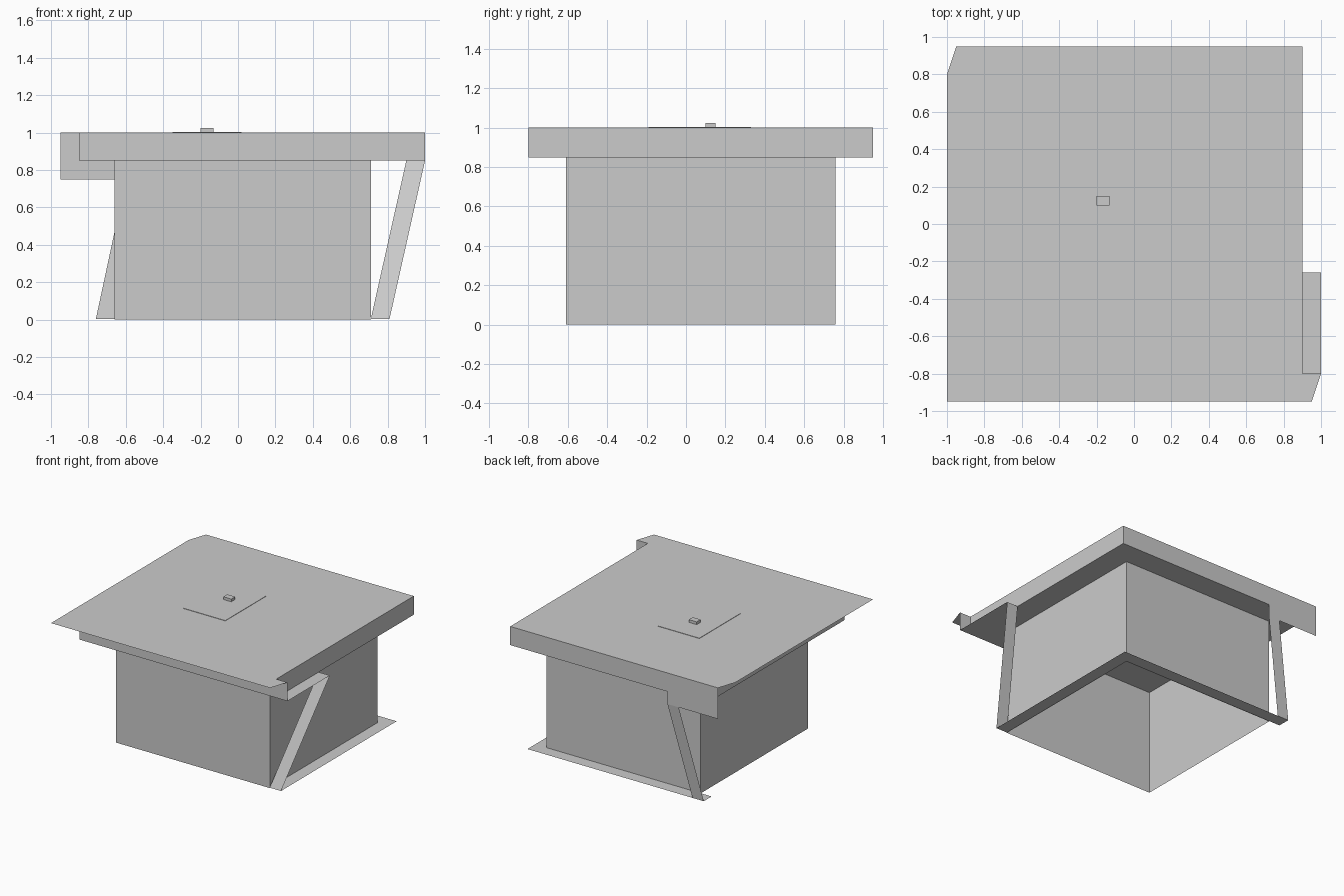
import bpy, bmesh

if "Cube" in bpy.data.objects:
    bpy.data.objects.remove(bpy.data.objects["Cube"])


def sheet(name, *faces):
    """Mesh of flat single-sided panels, welded where they touch."""
    bm = bmesh.new()
    for pts in faces:
        bm.faces.new([bm.verts.new(p) for p in pts])
    bmesh.ops.remove_doubles(bm, verts=bm.verts, dist=0.0005)
    me = bpy.data.meshes.new(name)
    bm.to_mesh(me)
    bm.free()
    ob = bpy.data.objects.new(name, me)
    bpy.context.collection.objects.link(ob)
    return ob


def box(name, x0, x1, y0, y1, z0, z1, top=True, bottom=True):
    """Box with optional open ends."""
    c = [(x0, y0), (x1, y0), (x1, y1), (x0, y1)]
    faces = [[(*c[i], z0), (*c[(i + 1) % 4], z0), (*c[(i + 1) % 4], z1), (*c[i], z1)]
             for i in range(4)]
    if top:
        faces.append([(*p, z1) for p in c])
    if bottom:
        faces.append([(*p, z0) for p in reversed(c)])
    return sheet(name, *faces)


# Hollow base, open underneath
box("base_walls", -0.66, 0.71, -0.61, 0.76, 0, 0.85, top=False, bottom=False)

# Slab rim with its underside, covered by the thin overhanging top
box("slab_rim", -0.85, 0.9, -0.8, 0.95, 0.85, 1.0, top=False)
outline = [(-1, -0.95), (0.95, -0.95), (1, -0.8), (0.9, -0.8),
           (0.9, 0.95), (-0.95, 0.95), (-1, 0.8)]
sheet("top_sheet", [(x, y, 1.0) for x, y in outline])

# Foot flange along the right and back edges
outline = [(0.71, -0.61), (0.81, -0.61), (0.81, 0.86), (-0.76, 0.86), (-0.76, 0.76), (0.71, 0.76)]
sheet("foot_flange", [(x, y, 0.003) for x, y in outline])


# Right strap: leaning leg, flat ledge and upright tab, swept along x width 0.1
path = [(0.71, -0.61, 0.003), (0.9, -0.26, 0.85), (0.9, -0.8, 0.85), (0.9, -0.8, 1.0)]
sheet("right_strap", *[[a, (a[0] + 0.1, a[1], a[2]), (b[0] + 0.1, b[1], b[2]), b]
                       for a, b in zip(path, path[1:])])

# Back strap: leaning leg and the hanging panel at the corner
sheet("back_leg", [(-0.66, 0.86, 0.003), (-0.76, 0.86, 0.003), (-0.6, 0.95, 0.75), (-0.5, 0.95, 0.75)])
outline = [(-0.5, 0.75), (-0.95, 0.75), (-0.95, 1.0), (-0.85, 1.0), (-0.85, 0.85), (-0.5, 0.85)]
sheet("back_corner_panel", [(x, 0.95, z) for x, z in outline])

# Thin plate and small block resting on the top
box("thin_plate", -0.35, 0.02, -0.19, 0.33, 1.0, 1.003)
box("small_block", -0.2, -0.13, 0.1, 0.15, 1.0, 1.025)
